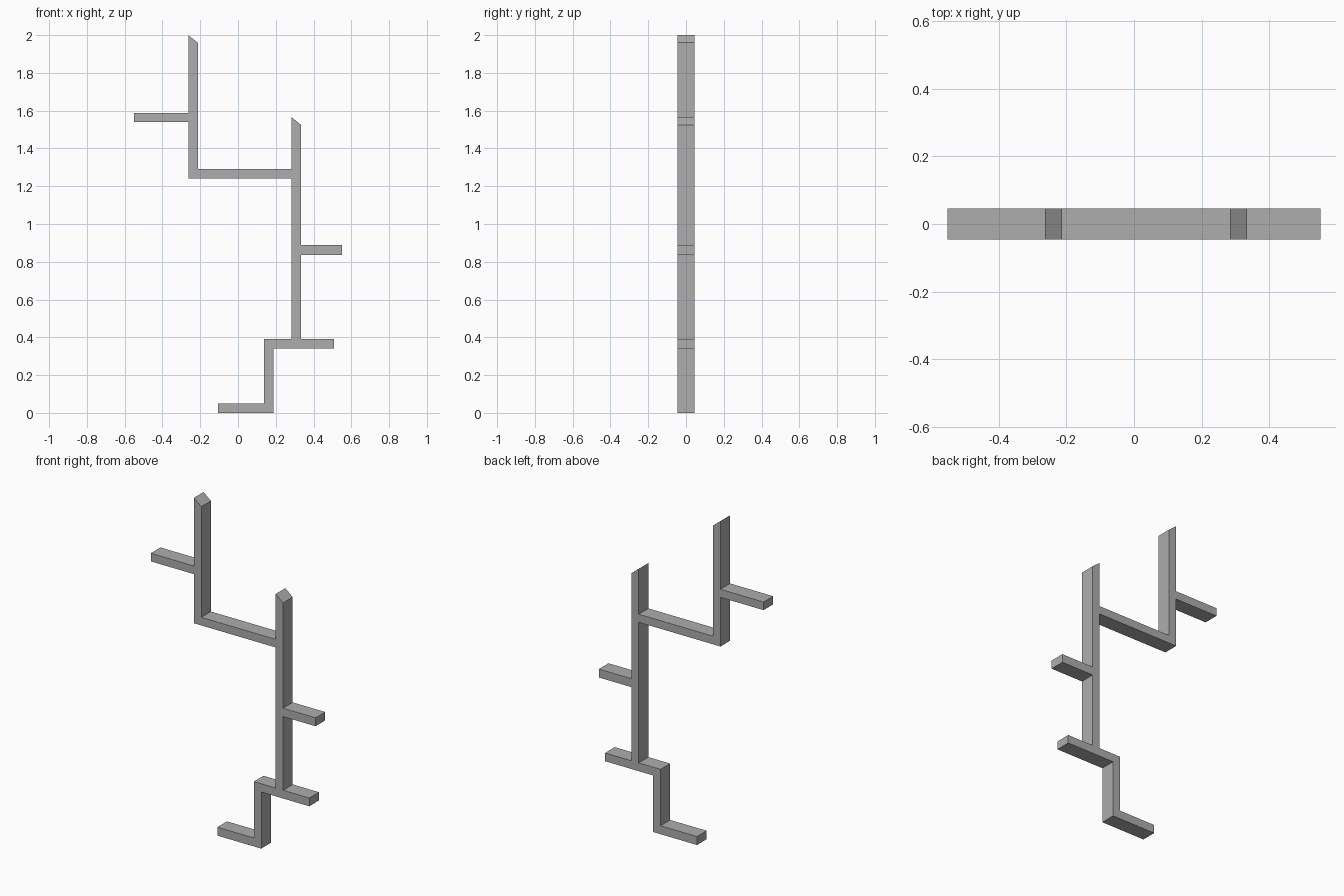
import bpy
import bmesh

if "Cube" in bpy.data.objects:
    bpy.data.objects.remove(bpy.data.objects["Cube"])

DEPTH = 0.046  # half depth of every board

grey = bpy.data.materials.new("plain_grey")
grey.diffuse_color = (0.42, 0.42, 0.42, 1)
grey.use_nodes = True
grey.node_tree.nodes["Principled BSDF"].inputs["Base Color"].default_value = grey.diffuse_color


def board(name, x0, x1, z0, z1, z1_right=None):
    """Board from a front profile; z1_right lowers its right top edge."""
    if z1_right is None:
        z1_right = z1
    bm = bmesh.new()
    profile = [(x0, z0), (x1, z0), (x1, z1_right), (x0, z1)]
    face = bm.faces.new([bm.verts.new((x, -DEPTH, z)) for x, z in profile])
    ext = bmesh.ops.extrude_face_region(bm, geom=[face])
    moved = [g for g in ext["geom"] if isinstance(g, bmesh.types.BMVert)]
    bmesh.ops.translate(bm, verts=moved, vec=(0, 2 * DEPTH, 0))
    bmesh.ops.recalc_face_normals(bm, faces=bm.faces[:])
    mesh = bpy.data.meshes.new(name)
    bm.to_mesh(mesh)
    bm.free()
    mesh.materials.append(grey)
    obj = bpy.data.objects.new(name, mesh)
    bpy.context.collection.objects.link(obj)


# Uprights, the two tall ones with slanted tops
board("lower_post", 0.138, 0.188, 0.051, 0.342)
board("right_post", 0.284, 0.334, 0.392, 1.565, 1.525)
board("left_post", -0.263, -0.213, 1.242, 2.0, 1.96)

# Shelves, from the bottom up
board("bottom_shelf", -0.106, 0.188, 0.0, 0.051)
board("lower_shelf", 0.138, 0.509, 0.342, 0.392)
board("right_shelf", 0.334, 0.551, 0.837, 0.888)
board("middle_shelf", -0.213, 0.284, 1.242, 1.291)
board("left_shelf", -0.551, -0.263, 1.539, 1.588)
